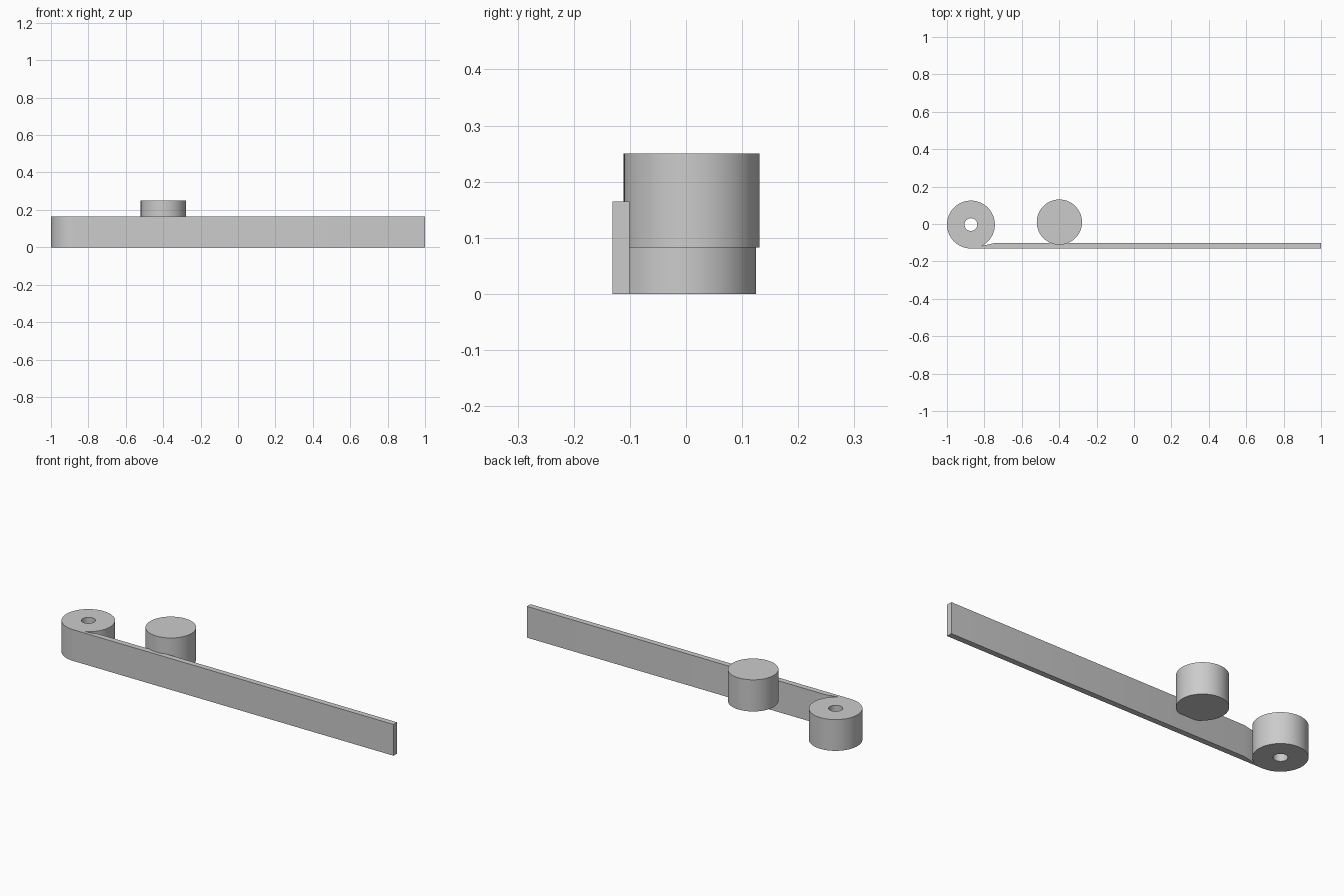
import bpy, bmesh
from math import cos, sin, radians
from mathutils import Vector

cube = bpy.data.objects.get("Cube")
if cube:
    bpy.data.objects.remove(cube, do_unlink=True)

grey = bpy.data.materials.new("plain grey")
grey.use_nodes = True
colour = (0.6, 0.6, 0.6, 1)
grey.diffuse_color = colour
grey.node_tree.nodes["Principled BSDF"].inputs["Base Color"].default_value = colour


def arc(cx, cy, r, start, end, steps):
    """Points along an arc, angles in degrees."""
    angles = [radians(start + (end - start) * i / steps) for i in range(steps + 1)]
    return [(cx + r * cos(a), cy + r * sin(a)) for a in angles]


def extrude_profile(name, loops, z0, z1):
    """Fill an outline, with optional hole loops, and extrude it upwards."""
    bm = bmesh.new()
    for loop in loops:
        verts = [bm.verts.new((x, y, z0)) for x, y in loop]
        for a, b in zip(verts, verts[1:] + verts[:1]):
            bm.edges.new((a, b))
    bmesh.ops.triangle_fill(bm, edges=bm.edges[:], use_beauty=True, normal=Vector((0, 0, 1)))
    result = bmesh.ops.extrude_face_region(bm, geom=bm.faces[:], use_keep_orig=True)
    top = [g for g in result["geom"] if isinstance(g, bmesh.types.BMVert)]
    bmesh.ops.translate(bm, verts=top, vec=(0, 0, z1 - z0))
    bmesh.ops.recalc_face_normals(bm, faces=bm.faces[:])
    mesh = bpy.data.meshes.new(name)
    bm.to_mesh(mesh)
    bm.free()
    mesh.materials.append(grey)
    obj = bpy.data.objects.new(name, mesh)
    bpy.context.collection.objects.link(obj)
    bpy.ops.object.select_all(action="DESELECT")
    obj.select_set(True)
    bpy.context.view_layer.objects.active = obj
    bpy.ops.object.shade_smooth_by_angle(angle=radians(30))
    return obj


# Lever: pierced round hub running tangentially into a long flat arm
hub_x, hub_y, hub_r = -0.872, -0.003, 0.128
front, back = hub_y - hub_r, -0.101
outline = [(1, front), (1, back), (-0.74, back)]
outline += arc(hub_x, hub_y, hub_r, -63.5, 270, 72)
hole = arc(hub_x, hub_y, 0.034, 0, 360, 40)[:-1]
extrude_profile("lever_arm", [outline, hole], 0, 0.165)

# Solid roller resting behind the arm
roller = arc(-0.399, 0.01, 0.121, 0, 360, 72)[:-1]
extrude_profile("roller", [roller], 0.083, 0.25)
